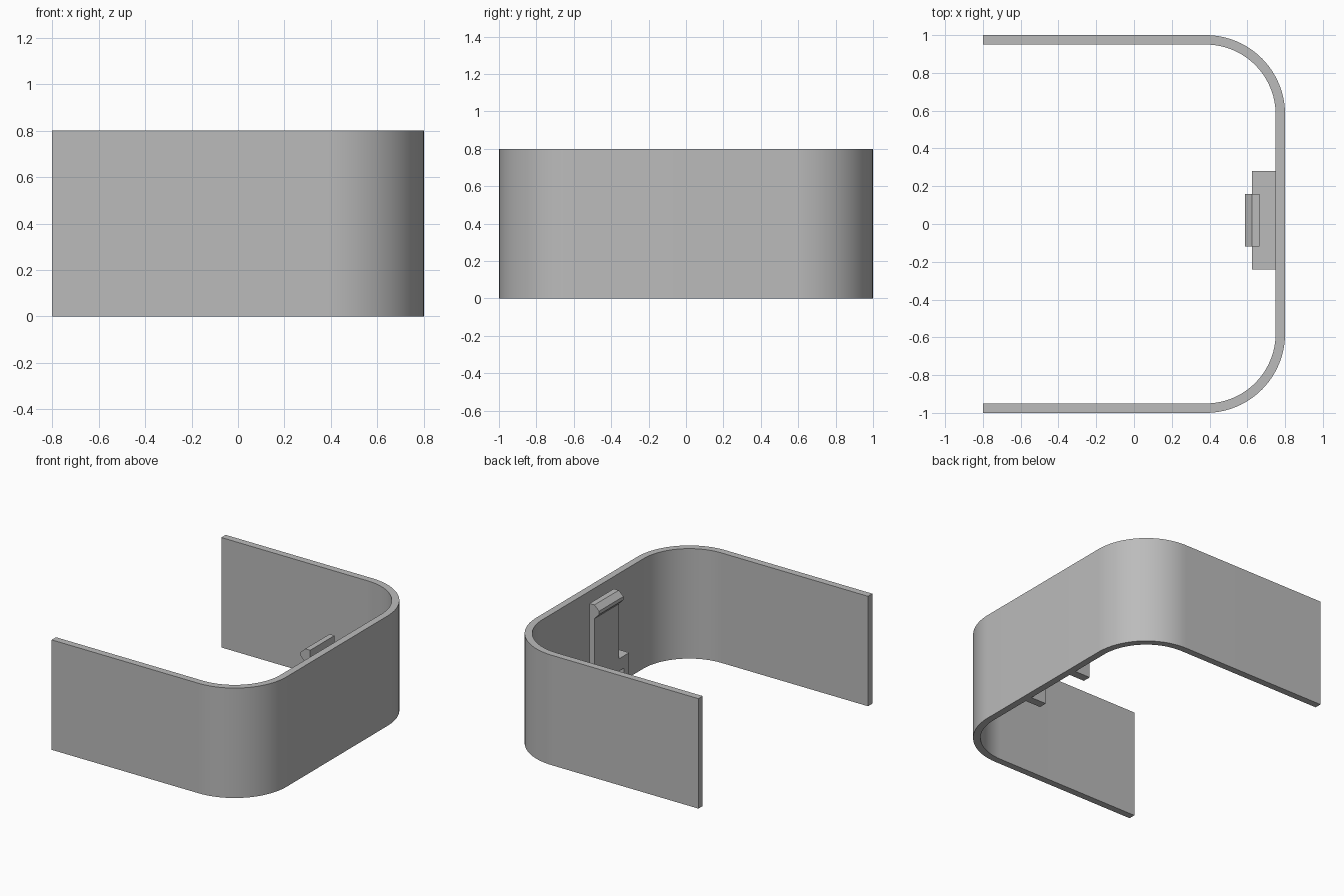
import bpy, bmesh, math
from mathutils import Vector

old = bpy.data.objects.get("Cube")
if old:
    bpy.data.objects.remove(old, do_unlink=True)

GREY = (0.5, 0.5, 0.5, 1.0)
grey = bpy.data.materials.new("plain grey")
grey.use_nodes = True
grey.diffuse_color = GREY
for node in grey.node_tree.nodes:
    if node.type == "BSDF_PRINCIPLED":
        node.inputs["Base Color"].default_value = GREY


def extrude_profile(name, points, direction, smooth=False):
    """Fill a closed outline and extrude it along a direction."""
    bm = bmesh.new()
    face = bm.faces.new([bm.verts.new(p) for p in points])
    result = bmesh.ops.extrude_face_region(bm, geom=[face])
    verts = [v for v in result["geom"] if isinstance(v, bmesh.types.BMVert)]
    bmesh.ops.translate(bm, vec=Vector(direction), verts=verts)
    # The starting cap may have been consumed by the extrusion
    edges = [e for e in bm.edges if e.is_boundary]
    if edges:
        bmesh.ops.holes_fill(bm, edges=edges)
    bmesh.ops.recalc_face_normals(bm, faces=bm.faces)
    mesh = bpy.data.meshes.new(name)
    bm.to_mesh(mesh)
    bm.free()
    mesh.materials.append(grey)
    obj = bpy.data.objects.new(name, mesh)
    bpy.context.collection.objects.link(obj)
    if smooth:
        bpy.ops.object.select_all(action="DESELECT")
        obj.select_set(True)
        bpy.context.view_layer.objects.active = obj
        bpy.ops.object.shade_smooth_by_angle(angle=math.radians(30))
    return obj


# Curved band: U-shaped outline with rounded corners
HEIGHT, THICK, OUTER_R, STEPS = 0.8, 0.05, 0.42, 24


def half_outline(radius):
    arc = [(0.38 + radius * math.sin(a), 0.58 + radius * math.cos(a), 0)
           for a in (math.pi / 2 * i / STEPS for i in range(STEPS + 1))]
    return [(-0.8, 0.58 + radius, 0)] + arc


def u_outline(radius):
    half = half_outline(radius)
    return half + [(x, -y, z) for x, y, z in reversed(half)]


outline = u_outline(OUTER_R) + u_outline(OUTER_R - THICK)[::-1]
extrude_profile("curved_band", outline, (0, 0, HEIGHT), smooth=True)

# Clip bracket on the inner wall: a bridge on two feet
bracket = [(-0.24, 0), (-0.18, 0), (-0.18, 0.19), (0.22, 0.19),
           (0.22, 0), (0.28, 0), (0.28, 0.28), (-0.24, 0.28)]
extrude_profile("clip_bracket", [(0.625, y, z) for y, z in bracket], (0.125, 0, 0))

# Clip tongue: upright plate ending in a bevelled hook
tongue = [(0.665, 0.2), (0.665, 0.78), (0.625, 0.78), (0.587, 0.745),
          (0.587, 0.72), (0.625, 0.68), (0.625, 0.2)]
extrude_profile("clip_tongue", [(x, -0.12, z) for x, z in tongue], (0, 0.28, 0))
